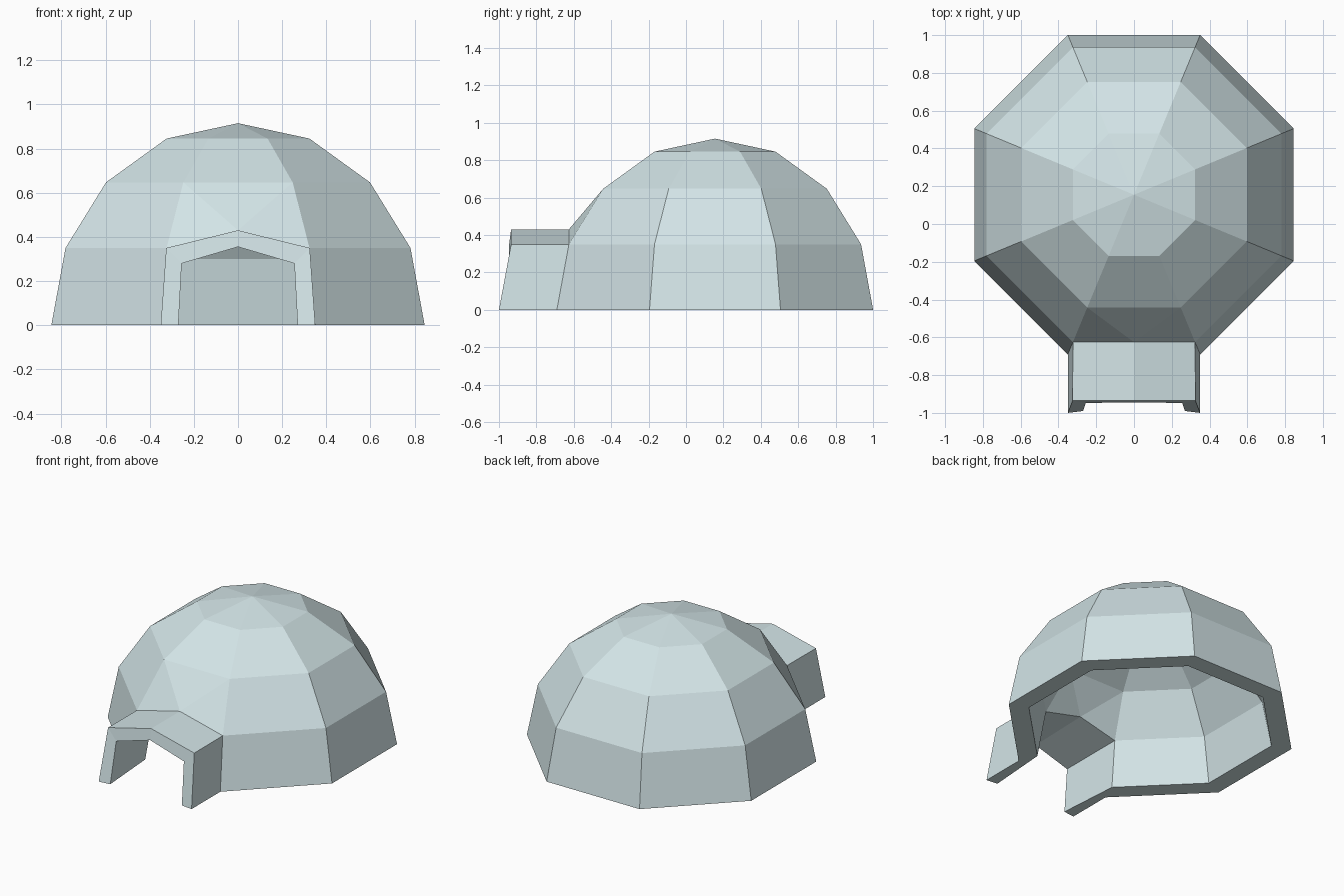
import bpy, bmesh, math

if "Cube" in bpy.data.objects:
    bpy.data.objects.remove(bpy.data.objects["Cube"])

CENTRE_Y = 0.155      # dome centre, set back behind the entrance
SIDES = 8

mat = bpy.data.materials.new("pale ice")
mat.diffuse_color = (0.66, 0.79, 0.81, 1)
mat.use_nodes = True
mat.node_tree.nodes["Principled BSDF"].inputs["Base Color"].default_value = mat.diffuse_color

bm = bmesh.new()


def skin(radius, ridge_z, mouth_half):
    """Faceted dome joined to an entrance tunnel; returns base and mouth loops."""
    # dome rings: latitudes 0, 22.5, 45 and 67.5 degrees
    rings = []
    for i in range(4):
        lat = math.radians(22.5 * i)
        r, z = radius * math.cos(lat), radius * math.sin(lat)
        angles = [math.radians(-67.5 + 45 * k) for k in range(SIDES)]
        rings.append([bm.verts.new((r * math.cos(a), CENTRE_Y + r * math.sin(a), z))
                      for a in angles])
    apex = bm.verts.new((0, CENTRE_Y, radius))
    ridge = bm.verts.new((0, rings[1][0].co.y, ridge_z))

    # dome panels, leaving the two lowest front panels open
    for i in range(3):
        for k in range(SIDES):
            if k == SIDES - 1 and i < 2:
                continue
            n = (k + 1) % SIDES
            bm.faces.new((rings[i][k], rings[i][n], rings[i + 1][n], rings[i + 1][k]))
    for k in range(SIDES):
        bm.faces.new((rings[3][k], rings[3][(k + 1) % SIDES], apex))

    # front panel folded around the tunnel ridge
    for a, b in ((rings[1][0], rings[2][0]), (rings[2][0], rings[2][-1]),
                 (rings[2][-1], rings[1][-1])):
        bm.faces.new((a, b, ridge))

    # tunnel walls and pitched roof
    arch = [rings[0][0], rings[1][0], ridge, rings[1][-1], rings[0][-1]]
    right = mouth_half[:2]
    points = mouth_half + [(-x, y, z) for x, y, z in reversed(right)]
    mouth = [bm.verts.new(p) for p in points]
    for j in range(4):
        bm.faces.new((arch[j], arch[j + 1], mouth[j + 1], mouth[j]))
    return [mouth[0]] + rings[0] + [mouth[-1]], mouth


# outer and inner surfaces of the thick shell
outer = skin(0.915, 0.43, [(0.35, -1.0, 0), (0.325, -0.935, 0.35), (0, -0.935, 0.43)])
inner = skin(0.785, 0.367, [(0.27, -0.99, 0), (0.255, -0.947, 0.28), (0, -0.945, 0.355)])

# bottom rim and doorway rim close the shell
for out_loop, in_loop in zip(outer, inner):
    for j in range(len(out_loop) - 1):
        bm.faces.new((out_loop[j], out_loop[j + 1], in_loop[j + 1], in_loop[j]))

bmesh.ops.recalc_face_normals(bm, faces=bm.faces[:])
mesh = bpy.data.meshes.new("ice_dome_shell")
bm.to_mesh(mesh)
bm.free()
mesh.materials.append(mat)
obj = bpy.data.objects.new("ice_dome_shell", mesh)
bpy.context.collection.objects.link(obj)
